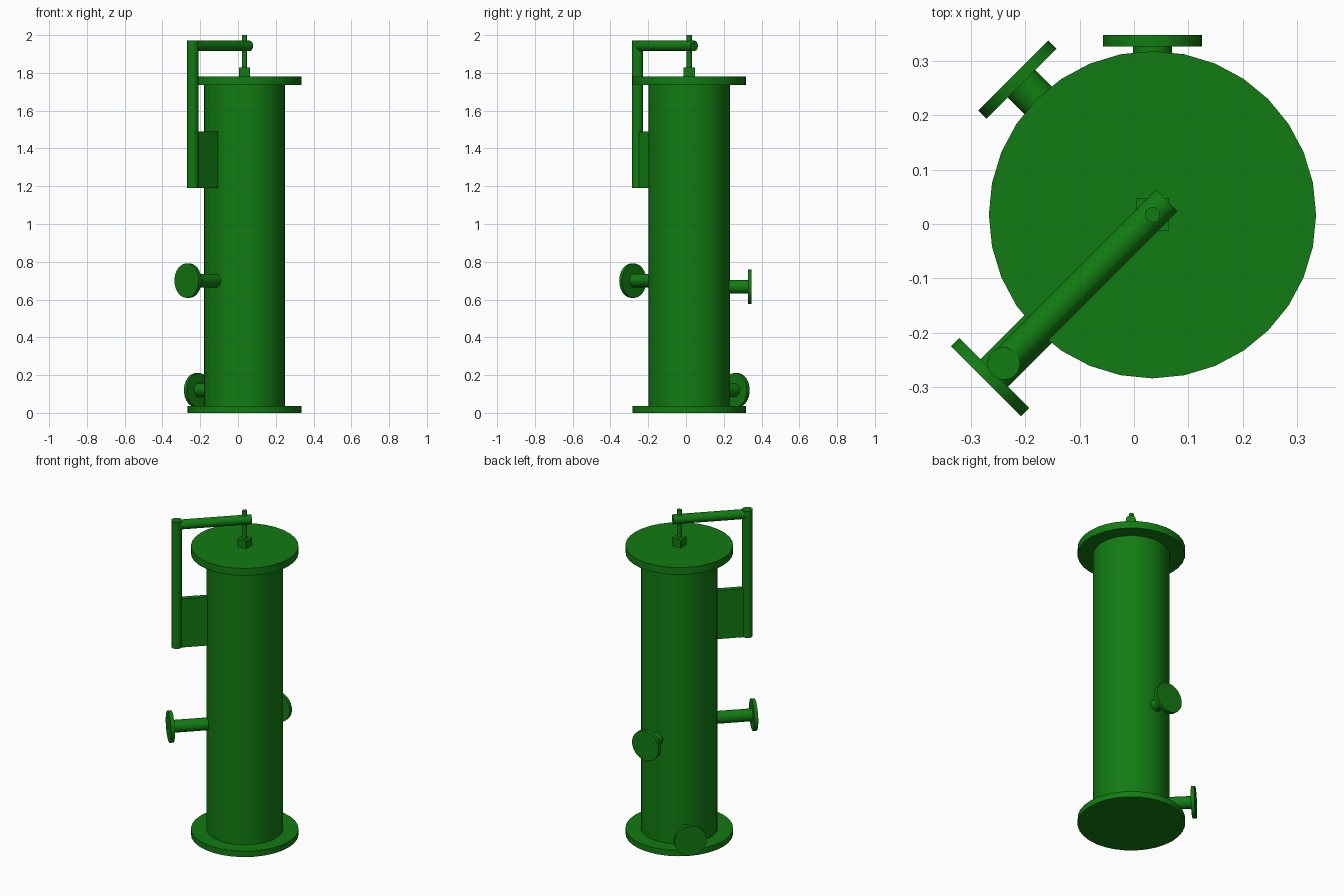
import bpy
import math
from mathutils import Vector

cube = bpy.data.objects.get("Cube")
if cube:
    bpy.data.objects.remove(cube, do_unlink=True)

green = bpy.data.materials.new("green paint")
green.use_nodes = True
COLOR = (0.006, 0.2, 0.006, 1)
green.diffuse_color = COLOR
green.node_tree.nodes["Principled BSDF"].inputs["Base Color"].default_value = COLOR

AXIS = Vector((0.034, 0.017, 0))     # vessel centre line
FRONT_RIGHT = Vector((-1, -1, 0)).normalized()
BACK_RIGHT = Vector((-1, 1, 0)).normalized()
BACK = Vector((0, 1, 0))
BODY_R = 0.215


def at(direction, distance, z):
    """Point at a distance from the vessel axis."""
    return AXIS + direction * distance + Vector((0, 0, z))


def rod(name, start, end, radius):
    """Smooth cylinder between two points."""
    d = end - start
    bpy.ops.mesh.primitive_cylinder_add(
        vertices=32, radius=radius, depth=d.length, location=(start + end) / 2,
        rotation=d.to_track_quat("Z", "Y").to_euler())
    obj = bpy.context.object
    obj.name = name
    obj.data.materials.append(green)
    bpy.ops.object.shade_smooth_by_angle(angle=math.radians(35))
    return obj


def upright(name, z0, z1, radius, direction=BACK, distance=0):
    return rod(name, at(direction, distance, z0), at(direction, distance, z1), radius)


def box(name, center, size, turn=0):
    bpy.ops.mesh.primitive_cube_add(size=1, location=center, rotation=(0, 0, turn))
    obj = bpy.context.object
    obj.name = name
    obj.scale = size
    bpy.ops.object.transform_apply(location=False, rotation=False, scale=True)
    obj.data.materials.append(green)


def nozzle(name, direction, z, reach):
    """Pipe stub with a flange, leaving the vessel wall."""
    rod(name + "_pipe", at(direction, BODY_R - 0.03, z), at(direction, reach - 0.01, z), 0.036)
    rod(name + "_flange", at(direction, reach - 0.021, z), at(direction, reach, z), 0.091)


# Vessel
upright("vessel_body", 0.01, 1.76, BODY_R)
upright("bottom_flange", 0, 0.036, 0.301)
upright("top_flange", 1.737, 1.782, 0.301)

# Nozzles
nozzle("inlet", FRONT_RIGHT, 0.70, 0.433)
nozzle("outlet", BACK, 0.668, 0.331)
nozzle("drain", BACK_RIGHT, 0.12, 0.362)

# Lid lifting davit
POST = 0.387
upright("davit_post", 1.19, 1.972, 0.03, FRONT_RIGHT, POST)
rod("davit_arm", at(FRONT_RIGHT, POST, 1.943), at(FRONT_RIGHT, -0.037, 1.943), 0.028)
box("davit_bracket", at(FRONT_RIGHT, (POST + BODY_R) / 2 - 0.005, 1.34),
    (POST - BODY_R + 0.01, 0.03, 0.3), math.radians(45))

# Lid lug and lifting screw
box("lid_lug", at(BACK, 0, 1.802), (0.06, 0.06, 0.055))
upright("lifting_screw", 1.8, 2.0, 0.014)
